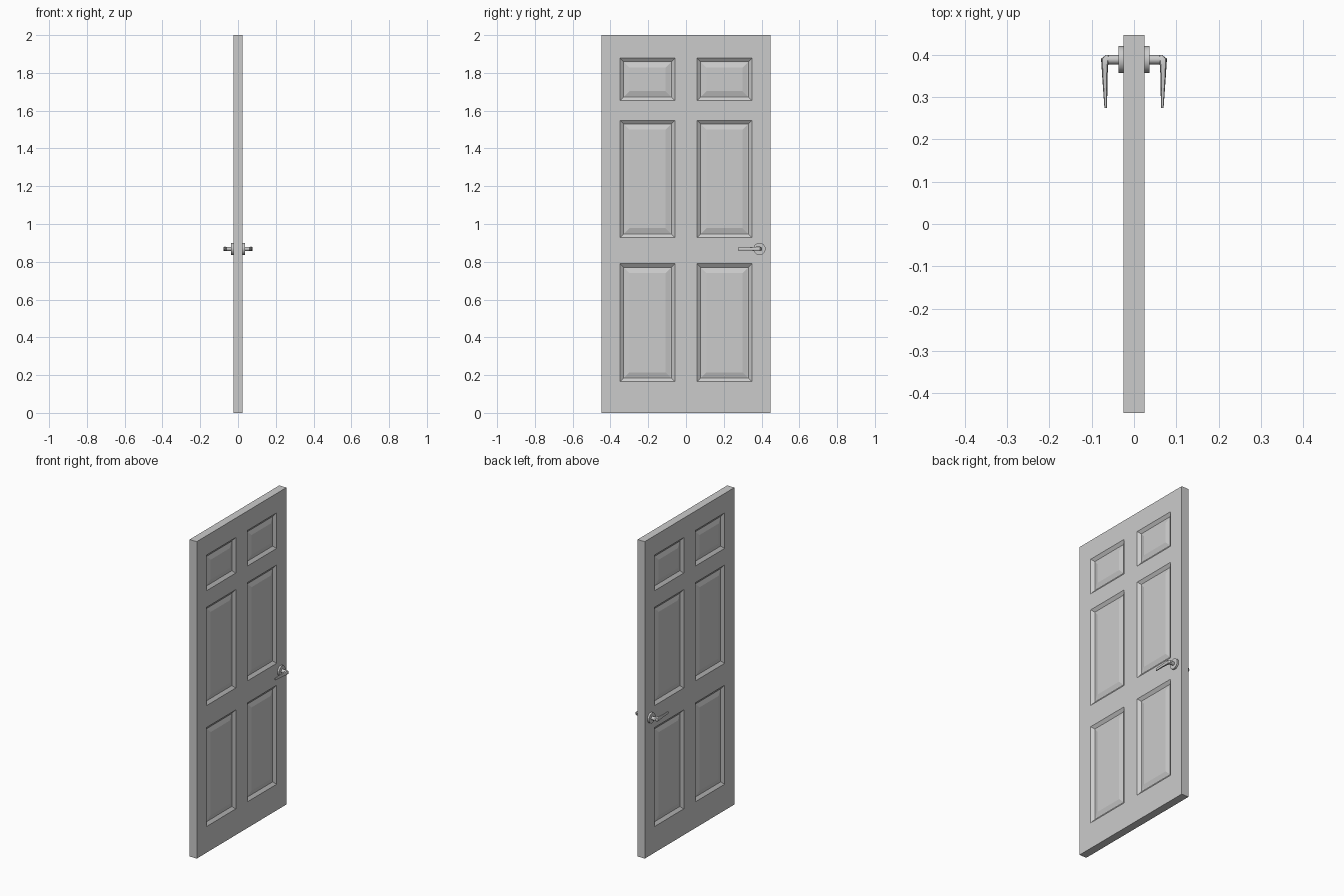
import bpy, bmesh, math
from mathutils import Matrix

if "Cube" in bpy.data.objects:
    bpy.data.objects.remove(bpy.data.objects["Cube"])

grey = bpy.data.materials.new("light_grey")
grey.diffuse_color = (0.6, 0.6, 0.6, 1)
grey.use_nodes = True
grey.node_tree.nodes["Principled BSDF"].inputs["Base Color"].default_value = grey.diffuse_color


def finish(name, bm, smooth=False):
    bmesh.ops.remove_doubles(bm, verts=bm.verts, dist=0.0001)
    bmesh.ops.recalc_face_normals(bm, faces=bm.faces)
    me = bpy.data.meshes.new(name)
    bm.to_mesh(me)
    bm.free()
    me.materials.append(grey)
    ob = bpy.data.objects.new(name, me)
    bpy.context.collection.objects.link(ob)
    if smooth:
        bpy.ops.object.select_all(action='DESELECT')
        ob.select_set(True)
        bpy.context.view_layer.objects.active = ob
        bpy.ops.object.shade_smooth_by_angle(angle=math.radians(35))
    return ob


# Door slab: a grid on each side, with moulded raised panels in six cells
T, W, H = 0.025, 0.447, 2.0
YS = [-W, -0.349, -0.058, 0.058, 0.349, W]
ZS = [0, 0.165, 0.79, 0.928, 1.549, 1.653, 1.878, H]
RINGS = [(0, 0), (0.019, 0.014), (0.023, 0.014), (0.050, 0.006)]  # inset, depth

bm = bmesh.new()


def quad(pts):
    bm.faces.new([bm.verts.new(p) for p in pts])


def rect(y0, y1, z0, z1, inset, x):
    a, b, c, d = y0 + inset, y1 - inset, z0 + inset, z1 - inset
    return [(x, a, c), (x, b, c), (x, b, d), (x, a, d)]


for s in (-1, 1):
    for i in range(len(YS) - 1):
        for j in range(len(ZS) - 1):
            cell = (YS[i], YS[i + 1], ZS[j], ZS[j + 1])
            if i in (1, 3) and j in (1, 3, 5):
                loops = [rect(*cell, ins, s * (T - dep)) for ins, dep in RINGS]
                for A, B in zip(loops, loops[1:]):
                    for k in range(4):
                        n = (k + 1) % 4
                        quad([A[k], A[n], B[n], B[k]])
                quad(loops[-1])
            else:
                quad(rect(*cell, 0, s * T))
# slab edges
for z0, z1 in zip(ZS, ZS[1:]):
    for y in (-W, W):
        quad([(-T, y, z0), (T, y, z0), (T, y, z1), (-T, y, z1)])
for y0, y1 in zip(YS, YS[1:]):
    for z in (0, H):
        quad([(-T, y0, z), (T, y0, z), (T, y1, z), (-T, y1, z)])
finish("door_slab", bm)

# Handle sets on both faces
HY, HZ = 0.389, 0.868


def disc(name, s, x0, x1, r, n):
    b = bmesh.new()
    m = Matrix.Translation((s * (x0 + x1) / 2, HY, HZ)) @ Matrix.Rotation(math.pi / 2, 4, 'Y')
    bmesh.ops.create_cone(b, cap_ends=True, segments=n, radius1=r, radius2=r,
                          depth=x1 - x0, matrix=m)
    finish(name, b, True)


# lever sections: y, inner x, outer x, half height
LEVER = [(0.400, 0.060, 0.066, 0.007), (0.391, 0.058, 0.078, 0.012),
         (0.376, 0.061, 0.077, 0.012), (0.345, 0.063, 0.075, 0.009),
         (0.275, 0.0635, 0.070, 0.008)]
N = 12

for s, side in ((-1, "left"), (1, "right")):
    disc("rose_" + side, s, 0.024, 0.0365, 0.032, 32)
    disc("spindle_" + side, s, 0.03, 0.066, 0.011, 24)
    b = bmesh.new()
    prev = None
    for y, xi, xo, hz in LEVER:
        ring = []
        for k in range(N):
            a = 2 * math.pi * k / N
            c, d = math.cos(a), math.sin(a)
            # rounded-rectangle cross-section
            c, d = (math.copysign(abs(v) ** 0.6, v) for v in (c, d))
            ring.append(b.verts.new((s * ((xi + xo) / 2 + c * (xo - xi) / 2), y, HZ + d * hz)))
        if prev:
            for k in range(N):
                n = (k + 1) % N
                b.faces.new((prev[k], prev[n], ring[n], ring[k]))
        else:
            b.faces.new(ring)
        prev = ring
    b.faces.new(prev)
    finish("lever_" + side, b, True)
